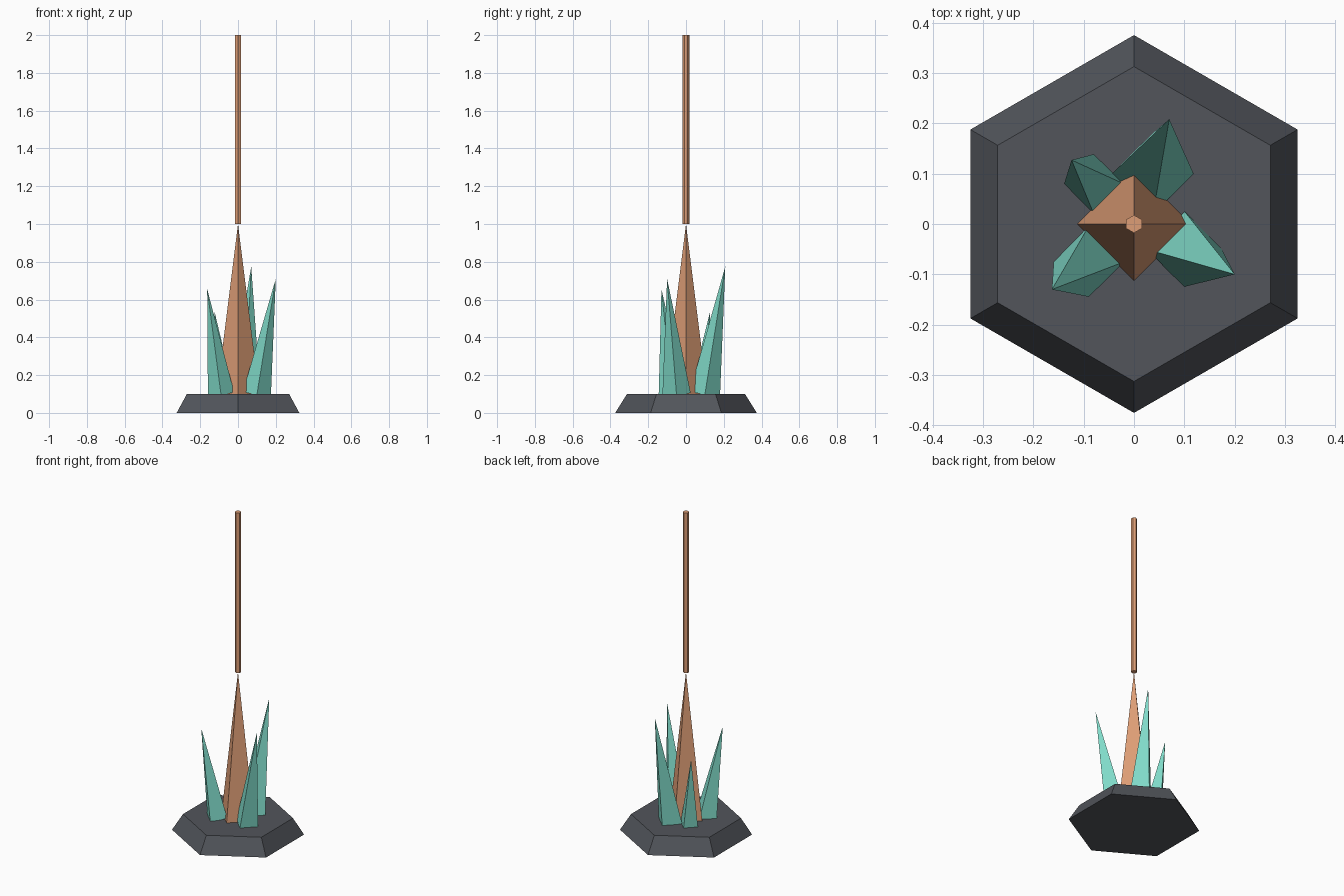
import bpy
import bmesh
import math
from mathutils import Vector

if "Cube" in bpy.data.objects:
    bpy.data.objects.remove(bpy.data.objects["Cube"])


def material(name, rgb):
    mat = bpy.data.materials.new(name)
    mat.diffuse_color = (*rgb, 1.0)
    mat.use_nodes = True
    mat.node_tree.nodes["Principled BSDF"].inputs["Base Color"].default_value = mat.diffuse_color
    return mat


slate = material("dark slate", (0.084, 0.091, 0.105))
copper = material("copper", (0.73, 0.34, 0.18))
teal = material("teal crystal", (0.215, 0.70, 0.58))


def frustum(name, mat, sides, start, end, r1, r2, first_angle=0.0):
    """Flat-sided tapered solid from start to end; r2 = 0 gives a point."""
    start, end = Vector(start), Vector(end)
    axis = end - start
    tilt = Vector((0, 0, 1)).rotation_difference(axis)
    bm = bmesh.new()

    def ring(center, radius):
        angles = [first_angle + math.tau * i / sides for i in range(sides)]
        return [bm.verts.new(center + tilt @ Vector(
            (radius * math.cos(a), radius * math.sin(a), 0))) for a in angles]

    low = ring(start, r1)
    bm.faces.new(low[::-1])
    if r2 > 0:
        high = ring(end, r2)
        bm.faces.new(high)
    else:
        tip = bm.verts.new(end)
    for i in range(sides):
        j = (i + 1) % sides
        if r2 > 0:
            bm.faces.new((low[i], low[j], high[j], high[i]))
        else:
            bm.faces.new((low[i], low[j], tip))
    mesh = bpy.data.meshes.new(name)
    bm.to_mesh(mesh)
    bm.free()
    mesh.materials.append(mat)
    obj = bpy.data.objects.new(name, mesh)
    bpy.context.collection.objects.link(obj)
    return obj


# Hexagonal base with sloping sides
frustum("base", slate, 6, (0, 0, 0), (0, 0, 0.1), 0.375, 0.3125, math.pi / 2)

# Tall central spike and the thin rod above its point
frustum("central_spike", copper, 4, (0, 0, 0.1), (0, 0, 1.0), 0.1125, 0)
frustum("rod", copper, 6, (0, 0, 1.0), (0, 0, 2.0), 0.0178, 0.0178, math.pi / 2)

# Crystals leaning outward around the spike: foot, tip, radius
crystals = [
    ((0.10, -0.05, 0.1), (0.20, -0.10, 0.71), 0.075),
    ((-0.09, -0.075, 0.1), (-0.163, -0.13, 0.655), 0.07),
    ((0.0375, 0.10, 0.1), (0.07, 0.208, 0.775), 0.081),
    ((-0.08, 0.08, 0.1), (-0.124, 0.127, 0.535), 0.059),
]
for i, (foot, tip, radius) in enumerate(crystals, 1):
    frustum(f"crystal_{i}", teal, 4, foot, tip, radius, 0)
